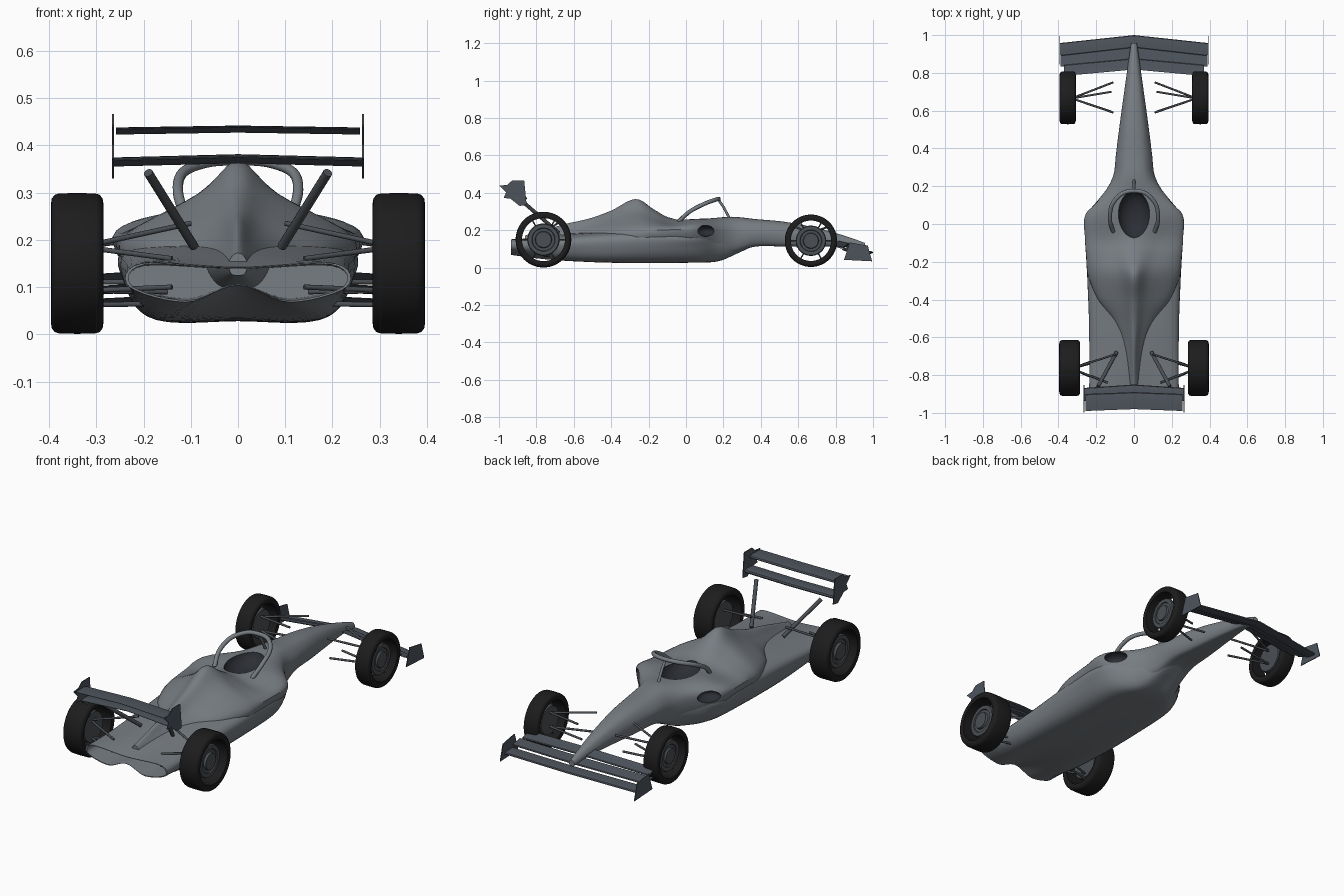
import bpy, bmesh, math
from mathutils import Vector

if "Cube" in bpy.data.objects:
    bpy.data.objects.remove(bpy.data.objects["Cube"])


def material(name, rgb):
    m = bpy.data.materials.new(name)
    m.diffuse_color = (*rgb, 1)
    m.use_nodes = True
    m.node_tree.nodes["Principled BSDF"].inputs["Base Color"].default_value = m.diffuse_color
    return m


BODY = material("body_grey", (0.185, 0.205, 0.225))
WING = material("wing_slate", (0.075, 0.088, 0.108))
RUBBER = material("rubber", (0.012, 0.012, 0.013))
METAL = material("metal", (0.07, 0.078, 0.088))
DARK = material("recess_dark", (0.025, 0.028, 0.035))


def finish(bm, name, mat, angle=35):
    bmesh.ops.recalc_face_normals(bm, faces=bm.faces)
    me = bpy.data.meshes.new(name)
    bm.to_mesh(me)
    bm.free()
    me.materials.append(mat)
    ob = bpy.data.objects.new(name, me)
    bpy.context.collection.objects.link(ob)
    smooth(ob, angle)
    return ob


def smooth(ob, angle=35):
    bpy.ops.object.select_all(action='DESELECT')
    ob.select_set(True)
    bpy.context.view_layer.objects.active = ob
    bpy.ops.object.shade_smooth_by_angle(angle=math.radians(angle))


def catmull(pts, n, closed=False):
    pts = [Vector(p) for p in pts]
    k, out = len(pts), []
    get = (lambda i: pts[i % k]) if closed else (lambda i: pts[min(max(i, 0), k - 1)])
    for i in range(k if closed else k - 1):
        a, b, c, d = (get(i + j) for j in (-1, 0, 1, 2))
        for s in range(n):
            t = s / n
            out.append(0.5 * (2 * b + (c - a) * t + (2 * a - 5 * b + 4 * c - d) * t * t
                              + (3 * b - a - 3 * c + d) * t ** 3))
    return out if closed else out + [pts[-1]]


def skin(bm, rings, cap=True, loop=False):
    vs = [[bm.verts.new(p) for p in r] for r in rings]
    n = len(vs[0])
    for a, b in zip(vs, vs[1:] + (vs[:1] if loop else [])):
        for i in range(n):
            j = (i + 1) % n
            bm.faces.new((a[i], a[j], b[j], b[i]))
    if cap:
        bm.faces.new(vs[0])
        bm.faces.new(vs[-1][::-1])


def body_rings(stations):
    # station: y, bottom z, bottom corner x z, widest x z, shoulder x z, top z
    rings = []
    for y, zb, xb, zc, xw, zw, xs, zs, zt in stations:
        half = [(xb, y, zc), (xw, y, zw), (xs, y, zs)]
        rings.append([(0, y, zb)] + half + [(0, y, zt)] + [(-x, y, z) for x, y, z in half[::-1]])
    cols = [catmull(c, 5) for c in zip(*rings)]
    return [catmull(r, 6, True) for r in zip(*cols)]


# Nose, cockpit tub and engine cover
upper = [
    (.957, .1, .01, .102, .016, .115, .01, .128, .132),
    (.85, .112, .02, .115, .031, .138, .02, .162, .17),
    (.7, .115, .04, .12, .052, .16, .035, .2, .212),
    (.53, .115, .06, .12, .075, .18, .05, .23, .245),
    (.37, .115, .075, .12, .095, .19, .06, .245, .26),
    (.26, .08, .09, .09, .108, .19, .07, .255, .272),
    (.17, .06, .12, .08, .155, .203, .1, .255, .268),
    (.05, .06, .18, .09, .257, .208, .16, .255, .26),
    (-.08, .06, .18, .09, .259, .203, .13, .24, .265),
    (-.17, .06, .18, .09, .252, .2, .11, .265, .31),
    (-.27, .06, .18, .09, .24, .195, .08, .3, .367),
    (-.4, .07, .13, .1, .19, .185, .065, .262, .305),
    (-.52, .08, .07, .1, .105, .17, .045, .225, .262),
    (-.65, .1, .04, .11, .06, .155, .028, .2, .232),
    (-.86, .125, .014, .128, .02, .148, .012, .166, .172)]
bm = bmesh.new()
skin(bm, body_rings(upper))
shell = finish(bm, "body_shell", BODY)

# Floor, sidepod undersides and hollow diffuser
lower = [
    (.36, .115, .05, .12, .065, .14, .05, .17, .18),
    (.27, .075, .07, .08, .095, .13, .07, .18, .19),
    (.17, .036, .1, .042, .145, .12, .12, .19, .2),
    (.04, .03, .16, .034, .228, .11, .225, .18, .2),
    (-.2, .028, .17, .03, .238, .1, .225, .185, .195),
    (-.5, .036, .175, .033, .232, .095, .212, .17, .19),
    (-.75, .065, .16, .045, .228, .095, .21, .152, .17),
    (-.935, .104, .11, .068, .23, .1, .205, .15, .142)]
rings = body_rings(lower)
edge = rings[-1]
for y, k in ((-.935, .92), (-.62, .84)):
    rings.append([Vector((p.x * .97, y, .115 + (p.z - .115) * k)) for p in edge])
bm = bmesh.new()
skin(bm, rings)
floor = finish(bm, "floor_and_diffuser", BODY)


# Cockpit opening and sidepod inlets
def cutter(loc, scale, rot=0):
    bpy.ops.mesh.primitive_uv_sphere_add(segments=40, ring_count=20, location=loc, rotation=(0, 0, rot))
    ob = bpy.context.object
    ob.name = "recess_cutter"
    ob.scale = scale
    ob.hide_render = True
    ob.data.materials.append(DARK)
    return ob


cuts = [cutter((0, .05, .275), (.085, .125, .07))]
for s in (1, -1):
    cuts.append(cutter((s * .21, .107, .197), (.05, .058, .03), .69 if s > 0 else math.pi - .69))
bpy.context.view_layer.update()
for ob, tools in ((shell, cuts), (floor, cuts[1:])):
    bpy.context.view_layer.objects.active = ob
    for c in tools:
        mod = ob.modifiers.new("recess", 'BOOLEAN')
        mod.object = c
        mod.operation = 'DIFFERENCE'
        mod.solver = 'EXACT'
        mod.material_mode = 'TRANSFER'
        ob.modifiers.move(len(ob.modifiers) - 1, 0)
        bpy.ops.object.modifier_apply(modifier=mod.name)
    smooth(ob)
for c in cuts:
    bpy.data.objects.remove(c)


# Tubes and rods
def tube(name, pts, r, mat=METAL, sides=12):
    pts = [Vector(p) for p in pts]
    rings = []
    for i, p in enumerate(pts):
        d = (pts[min(i + 1, len(pts) - 1)] - pts[max(i - 1, 0)]).normalized()
        u = d.cross(Vector((.13, .21, .97))).normalized()
        v = d.cross(u)
        rings.append([p + r * (math.cos(a) * u + math.sin(a) * v)
                      for a in (2 * math.pi * k / sides for k in range(sides))])
    bm = bmesh.new()
    skin(bm, rings)
    return finish(bm, name, mat, 50)


# Cockpit guard hoop and its post
side = [(.11, -.04, .245), (.127, .02, .3), (.117, .1, .342), (.065, .16, .364)]
hoop = side + [(0, .175, .368)] + [(-x, y, z) for x, y, z in side[::-1]]
tube("guard_hoop", catmull(hoop, 6), .011, BODY)
tube("guard_post", [(0, .172, .366), (0, .2, .325), (0, .235, .26)], .007, BODY)

# Suspension arms and rear wing struts
arms = {
    "front_arm": [((.33, .665, .185), (.11, .75, .215)), ((.33, .665, .185), (.11, .59, .215)),
                  ((.33, .665, .11), (.12, .7, .112)), ((.33, .665, .11), (.12, .595, .112))],
    "rear_arm": [((.33, -.765, .185), (.1, -.69, .235)), ((.33, -.765, .185), (.14, -.84, .16)),
                 ((.33, -.765, .092), (.15, -.7, .09)), ((.33, -.765, .092), (.14, -.85, .1)),
                 ((.33, -.765, .062), (.16, -.72, .065))]}
for s in (1, -1):
    for name, rods in arms.items():
        for a, b in rods:
            tube(name, [(s * a[0], *a[1:]), (s * b[0], *b[1:])], .0055)
    tube("rear_wing_strut", [(s * .19, -.86, .342), (s * .093, -.68, .186)], .01)


# Wheels
def lathe(name, profile, centre, mat, seg=56):
    cx, cy, cz = centre
    rings = []
    for k in range(seg):
        a = 2 * math.pi * k / seg
        rings.append([(cx + x, cy + r * math.cos(a), cz + r * math.sin(a)) for x, r in profile])
    bm = bmesh.new()
    skin(bm, rings, cap=False, loop=True)
    bmesh.ops.remove_doubles(bm, verts=bm.verts, dist=1e-6)
    return finish(bm, name, mat, 40)


for s in (1, -1):
    for name, y, r, inner, outer in (("front", .668, .14, .308, .394), ("rear", -.762, .149, .285, .396)):
        c = (s * (inner + outer) / 2, y, r + (.004 if name == "front" else .001))
        h = (outer - inner) / 2
        half = [(h * .93, r * .77), (h, r * .85), (h * .97, r * .92), (h * .86, r * .975), (h * .68, r * .995)]
        tyre = half + [(0, r)] + [(-x, q) for x, q in half[::-1]]
        lathe(name + "_tyre", tyre, c, RUBBER)
        d = h * s
        disc = [(-d * .5, 0), (-d * .5, r * .52), (d * .35, r * .58), (d * .5, r * .55), (d * .5, r * .42),
                (d * .4, r * .4), (d * .4, r * .3), (d * .62, r * .28), (d * .62, 0)]
        lathe(name + "_hub_disc", disc, c, METAL)
        for k in range(6):
            a = math.pi * k / 3
            e = [(c[0], c[1] + q * r * math.cos(a), c[2] + q * r * math.sin(a)) for q in (.5, .79)]
            tube(name + "_spoke", e, .004, METAL, 8)


# Wings: aerofoil swept through centre and mirrored tip
def wing(name, centre, tip, chord, thick, rise):
    foil = [(0, 0), (.05, .4), (.3, .6), (.7, .4), (1, .06), (1, -.06), (.6, -.25), (.2, -.45), (.04, -.35)]
    mid = [(c + t) / 2 for c, t in zip(centre, tip)]
    span = [tip, mid, centre, (-mid[0], *mid[1:]), (-tip[0], *tip[1:])]
    bm = bmesh.new()
    skin(bm, [[(x, y - u * chord, z + v * thick + u * u * rise) for u, v in foil] for x, y, z in span])
    finish(bm, name, WING, 40)


wing("front_wing_main", (0, 1, .082), (.392, .958, .062), .065, .012, .008)
wing("front_wing_flap", (0, .937, .104), (.39, .893, .083), .06, .01, .014)
wing("front_wing_upper_flap", (0, .876, .128), (.37, .842, .105), .058, .01, .018)
wing("rear_wing_main", (0, -.85, .37), (.265, -.868, .363), .07, .018, .006)
wing("rear_wing_flap", (0, -.89, .433), (.258, -.9, .429), .09, .014, .006)


# Wing end plates
def plate(name, x, outline):
    bm = bmesh.new()
    skin(bm, [[(x + d, y, z) for y, z in outline] for d in (-.002, .002)])
    finish(bm, name, WING, 30)


for s in (1, -1):
    plate("front_end_plate", s * .393, [(.845, .042), (.995, .034), (.972, .118), (.875, .135)])
    plate("rear_end_plate", s * .265, [(-.998, .438), (-.955, .443), (-.93, .466), (-.865, .466), (-.852, .336),
                                       (-.89, .33), (-.94, .37), (-.975, .372), (-.962, .402)])
